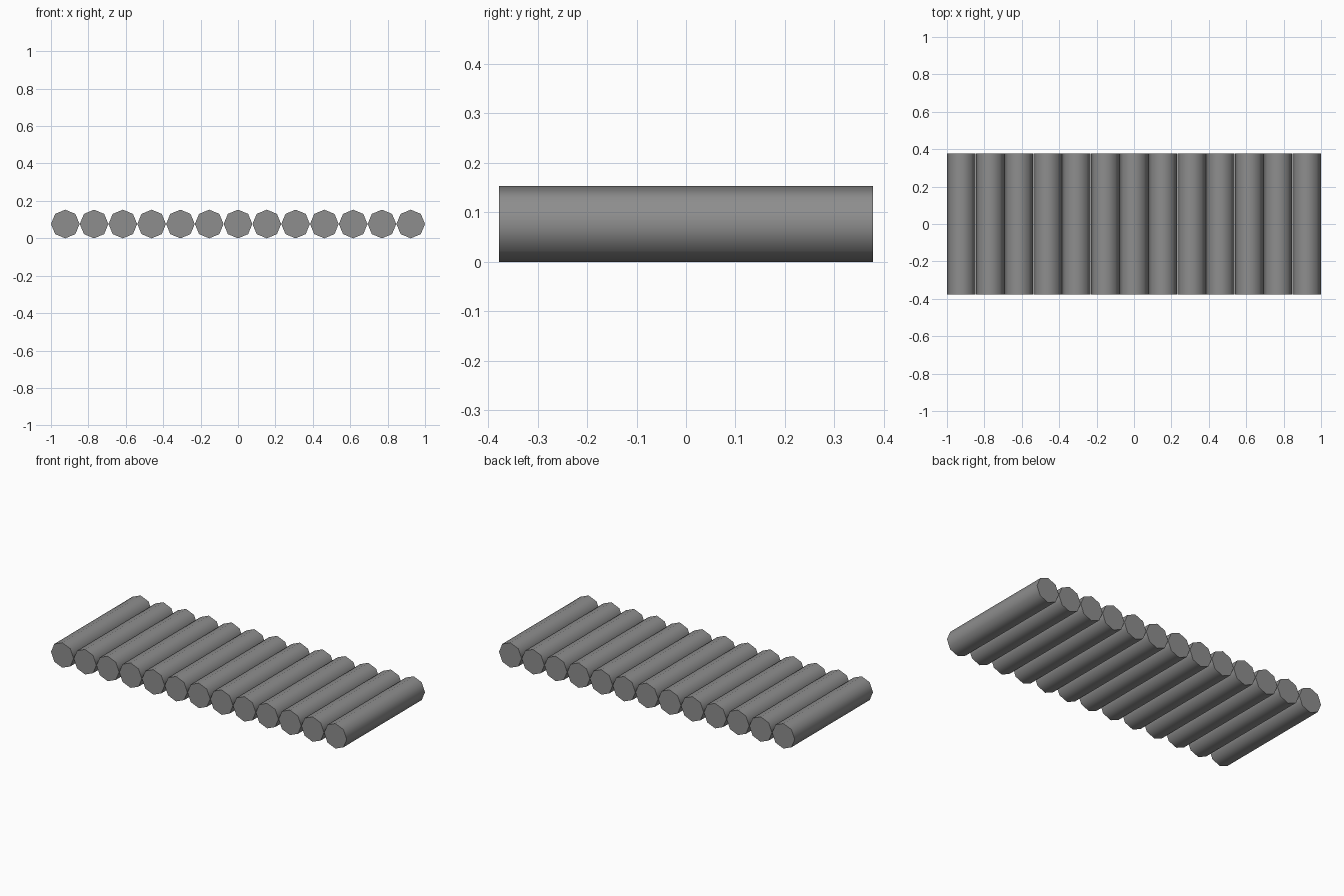
import bpy
import math

cube = bpy.data.objects.get("Cube")
if cube:
    bpy.data.objects.remove(cube, do_unlink=True)

COUNT = 13
RADIUS = 0.0765
LENGTH = 0.756
PITCH = (2 - 2 * RADIUS) / (COUNT - 1)

# Single grey colour
grey = bpy.data.materials.new("grey")
grey.use_nodes = True
colour = (0.27, 0.27, 0.27, 1)
grey.diffuse_color = colour
grey.node_tree.nodes["Principled BSDF"].inputs["Base Color"].default_value = colour


def add_log(index):
    """Eight-sided log lying front to back, with a corner at the top."""
    x = (index - (COUNT - 1) / 2) * PITCH
    bpy.ops.mesh.primitive_cylinder_add(
        vertices=8, radius=RADIUS, depth=LENGTH,
        location=(x, 0, RADIUS), rotation=(math.pi / 2, 0, 0))
    log = bpy.context.object
    log.name = f"log_{index + 1}"
    log.data.materials.append(grey)
    # Smooth sides, sharp end caps
    bpy.ops.object.shade_smooth_by_angle(angle=math.radians(60))


# Row of logs side by side
for i in range(COUNT):
    add_log(i)
